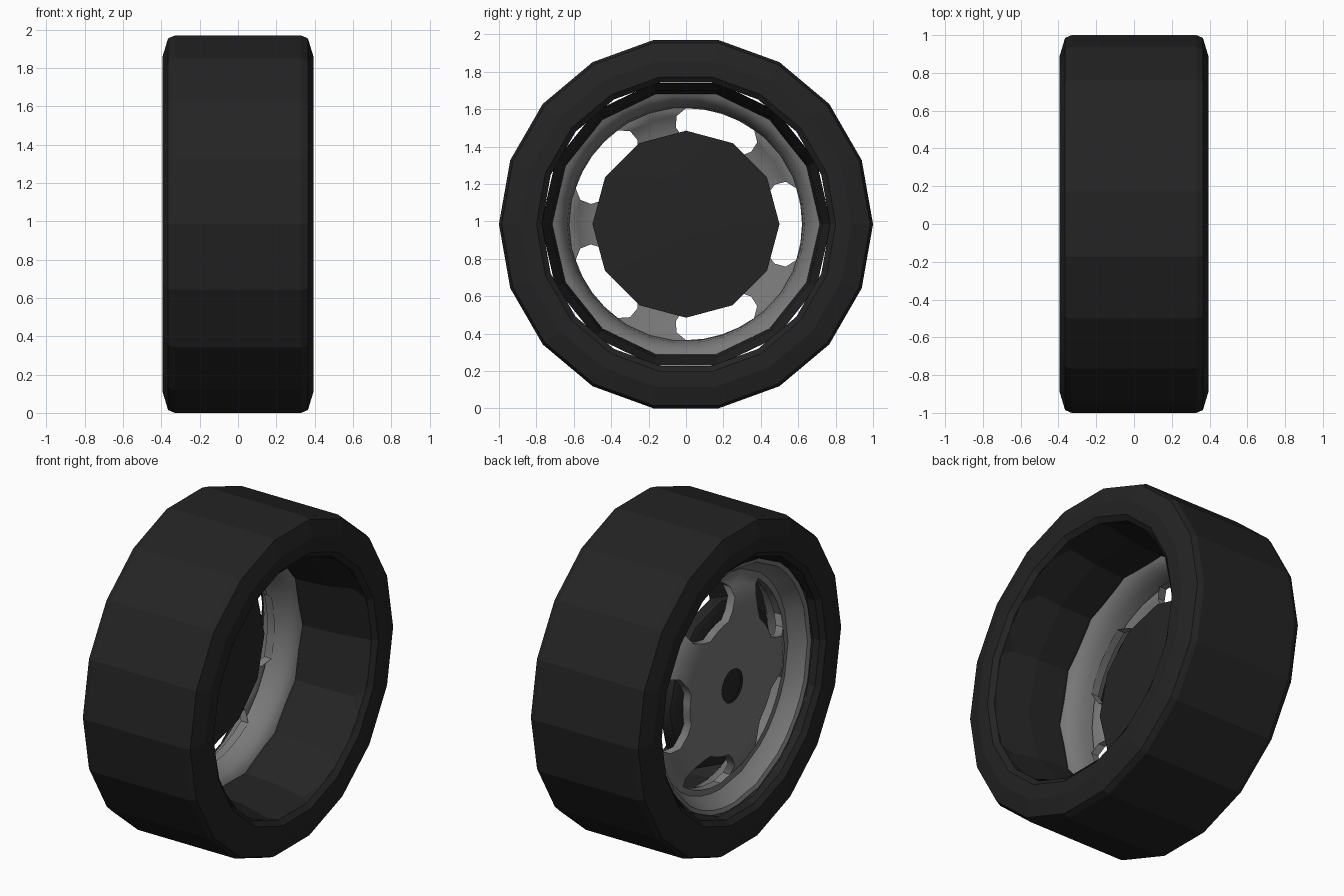
import bpy, bmesh, math

if "Cube" in bpy.data.objects:
    bpy.data.objects.remove(bpy.data.objects["Cube"])

ZC = 0.985  # axle height


def material(name, v):
    m = bpy.data.materials.new(name)
    m.diffuse_color = (v, v, v, 1)
    m.use_nodes = True
    m.node_tree.nodes["Principled BSDF"].inputs["Base Color"].default_value = m.diffuse_color
    return m


RUBBER = material("black rubber", 0.017)
DARK = material("dark metal", 0.018)
METAL = material("grey metal", 0.19)


def finish(name, bm, mat, smooth=None):
    bmesh.ops.recalc_face_normals(bm, faces=bm.faces)
    me = bpy.data.meshes.new(name)
    bm.to_mesh(me)
    bm.free()
    me.materials.append(mat)
    ob = bpy.data.objects.new(name, me)
    bpy.context.collection.objects.link(ob)
    ob.location.z = ZC
    if smooth:
        bpy.ops.object.select_all(action='DESELECT')
        ob.select_set(True)
        bpy.context.view_layer.objects.active = ob
        bpy.ops.object.shade_smooth_by_angle(angle=math.radians(smooth))
    return ob


def lathe(name, profile, n, mat, closed=False, smooth=None, caps=False):
    """Spin an (x, radius) profile around the axle."""
    bm = bmesh.new()
    rings = []
    for x, r in profile:
        rings.append([bm.verts.new((x, r * math.cos(2 * math.pi * i / n),
                                    r * math.sin(2 * math.pi * i / n))) for i in range(n)])
    pairs = list(zip(rings, rings[1:]))
    if closed:
        pairs.append((rings[-1], rings[0]))
    for a, b in pairs:
        for i in range(n):
            j = (i + 1) % n
            bm.faces.new((a[i], a[j], b[j], b[i]))
    if caps:
        bm.faces.new(rings[0])
        bm.faces.new(rings[-1])
    return finish(name, bm, mat, smooth)


# Tyre: 18 sides, chamfered shoulders
half = [(0.33, 1.0), (0.365, 0.985), (0.395, 0.885), (0.395, 0.80), (0.37, 0.77)]
lathe("tyre", [(-x, r) for x, r in reversed(half)] + half, 18, RUBBER, closed=True)

# Dark barrel between the rim and the tyre
lathe("barrel", [(-0.34, 0.755), (-0.05, 0.715), (0.15, 0.73), (0.37, 0.775)], 14, DARK)

# Brake drum behind the spokes
lathe("brake_drum", [(-0.26, 0.46), (-0.24, 0.5), (-0.17, 0.5), (-0.155, 0.25), (-0.15, 0.04)],
      12, DARK, smooth=40, caps=True)

# Rounded inner ring at the back of the rim
lathe("rim_back_ring", [(-0.22, 0.625), (-0.15, 0.635), (-0.10, 0.66), (-0.07, 0.69), (-0.06, 0.725)],
      30, METAL, smooth=50)

# Five spoke rim face: (radius, x, half angle of the window edge in degrees)
rings = [(0.10, -0.315, 18), (0.28, -0.32, 18), (0.41, -0.315, 13), (0.45, -0.31, 19),
         (0.52, -0.295, 24), (0.58, -0.265, 23), (0.62, -0.235, 18), (0.655, -0.235, 18),
         (0.69, -0.275, 18), (0.715, -0.325, 18), (0.74, -0.335, 18)]
bm = bmesh.new()
grid = []
for r, x, w in rings:
    row = []
    for s in range(5):
        for d in (-36, -w, -w / 2, 0, w / 2, w):
            a = math.radians(72 * s + d)
            row.append(bm.verts.new((x, r * math.cos(a), r * math.sin(a))))
    grid.append(row)
for k in range(len(rings) - 1):
    for i in range(30):
        if 2 <= k <= 5 and 1 <= i % 6 <= 4:
            continue  # window between spokes
        j = (i + 1) % 30
        bm.faces.new((grid[k][i], grid[k][j], grid[k + 1][j], grid[k + 1][i]))
# Turned-in flanges around the windows
edges = [e for e in bm.edges if e.is_boundary
         and all(0.2 < math.hypot(v.co.y, v.co.z) < 0.7 for v in e.verts)]
ext = bmesh.ops.extrude_edge_only(bm, edges=edges)["geom"]
for v in ext:
    if isinstance(v, bmesh.types.BMVert):
        v.co.x += 0.05
finish("rim_spokes", bm, METAL, smooth=40)

# Hub plug seen in the centre hole
lathe("hub_hole", [(-0.30, 0.105), (-0.25, 0.105)], 16, DARK, caps=True)
